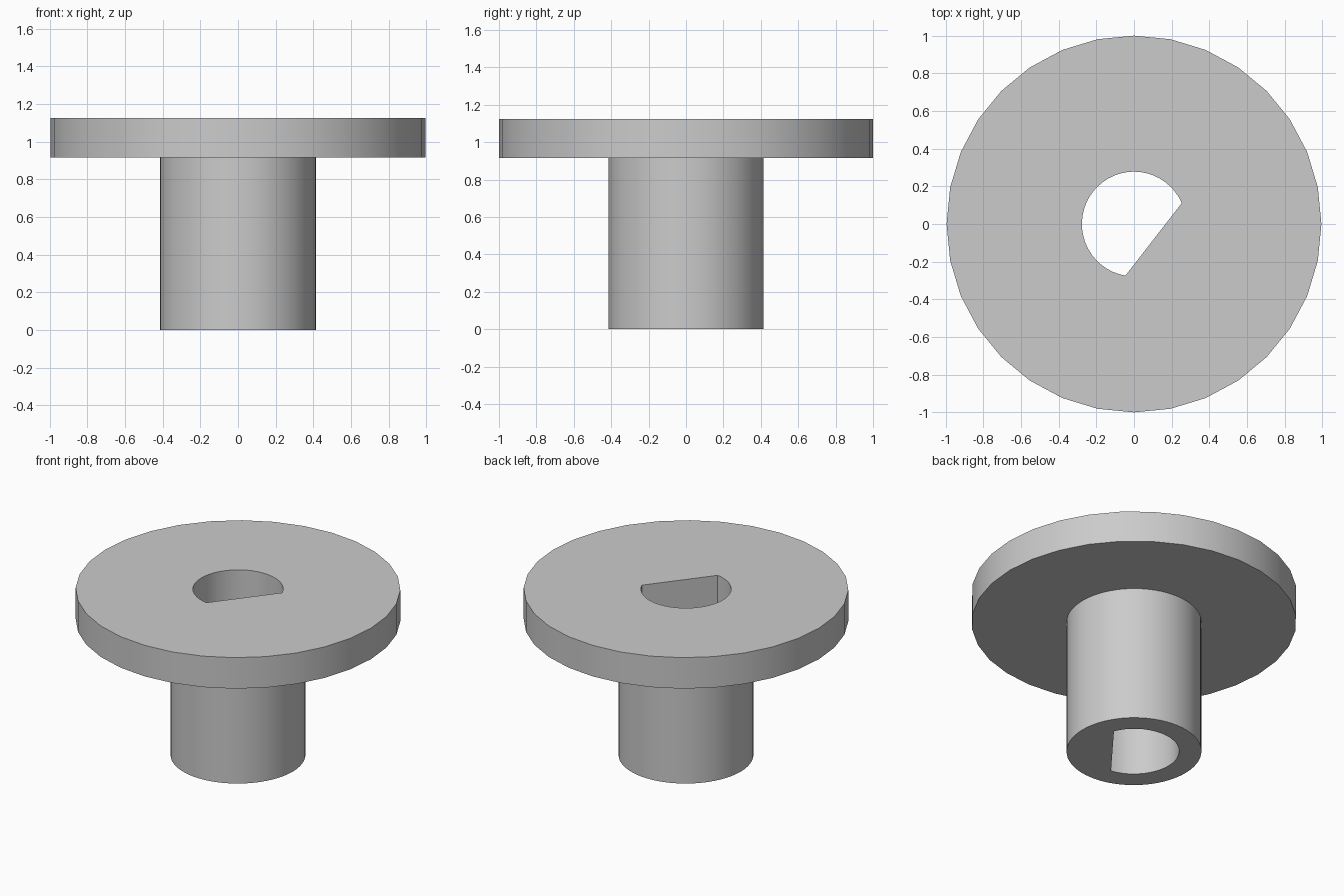
import bpy
import bmesh
from math import cos, sin, radians

if "Cube" in bpy.data.objects:
    bpy.data.objects.remove(bpy.data.objects["Cube"], do_unlink=True)

FLANGE_R, SHAFT_R, BORE_R = 1.0, 0.415, 0.278
SHOULDER_Z, TOP_Z = 0.915, 1.125
SQUASH = 0.995  # slight narrowing across x

bm = bmesh.new()


def ring(radius, z, angles):
    """Closed loop of vertices at the given angles, in degrees."""
    verts = [bm.verts.new((radius * cos(radians(a)) * SQUASH,
                           radius * sin(radians(a)), z)) for a in angles]
    for a, b in zip(verts, verts[1:] + verts[:1]):
        bm.edges.new((a, b))
    return verts


def wall(low, high):
    """Side faces between two matching loops."""
    for i in range(len(low)):
        j = (i + 1) % len(low)
        bm.faces.new((low[i], low[j], high[j], high[i]))


def annulus(outer, inner):
    """Flat face with a hole, between two loops at one height."""
    edges = []
    for loop in (outer, inner):
        edges += [bm.edges.get(p) for p in zip(loop, loop[1:] + loop[:1])]
    bmesh.ops.triangle_fill(bm, edges=edges, use_beauty=True)


def circle(n):
    return [360 * i / n for i in range(n)]


# D-shaped bore: an arc closed by one flat chord
bore_arc = [23.5 + (260.5 - 23.5) * i / 32 for i in range(33)]

# Loops
flange_low, flange_high = [ring(FLANGE_R, z, circle(32)) for z in (SHOULDER_Z, TOP_Z)]
shaft_low, shaft_high = [ring(SHAFT_R, z, circle(64)) for z in (0, SHOULDER_Z)]
bore_low, bore_high = [ring(BORE_R, z, bore_arc) for z in (0, TOP_Z)]

# Sides, then flat rings
for low, high in ((flange_low, flange_high), (shaft_low, shaft_high), (bore_low, bore_high)):
    wall(low, high)
annulus(flange_high, bore_high)
annulus(flange_low, shaft_high)
annulus(shaft_low, bore_low)
bmesh.ops.recalc_face_normals(bm, faces=bm.faces)

mesh = bpy.data.meshes.new("flanged_hub")
bm.to_mesh(mesh)
bm.free()
hub = bpy.data.objects.new("flanged_hub", mesh)
bpy.context.collection.objects.link(hub)

# Single plain grey
grey = bpy.data.materials.new("plain_grey")
grey.use_nodes = True
color = (0.6, 0.6, 0.6, 1)
grey.diffuse_color = color
grey.node_tree.nodes["Principled BSDF"].inputs["Base Color"].default_value = color
mesh.materials.append(grey)

# Smooth round sides, crisp rims
bpy.ops.object.select_all(action='DESELECT')
hub.select_set(True)
bpy.context.view_layer.objects.active = hub
bpy.ops.object.shade_smooth_by_angle(angle=radians(30))
